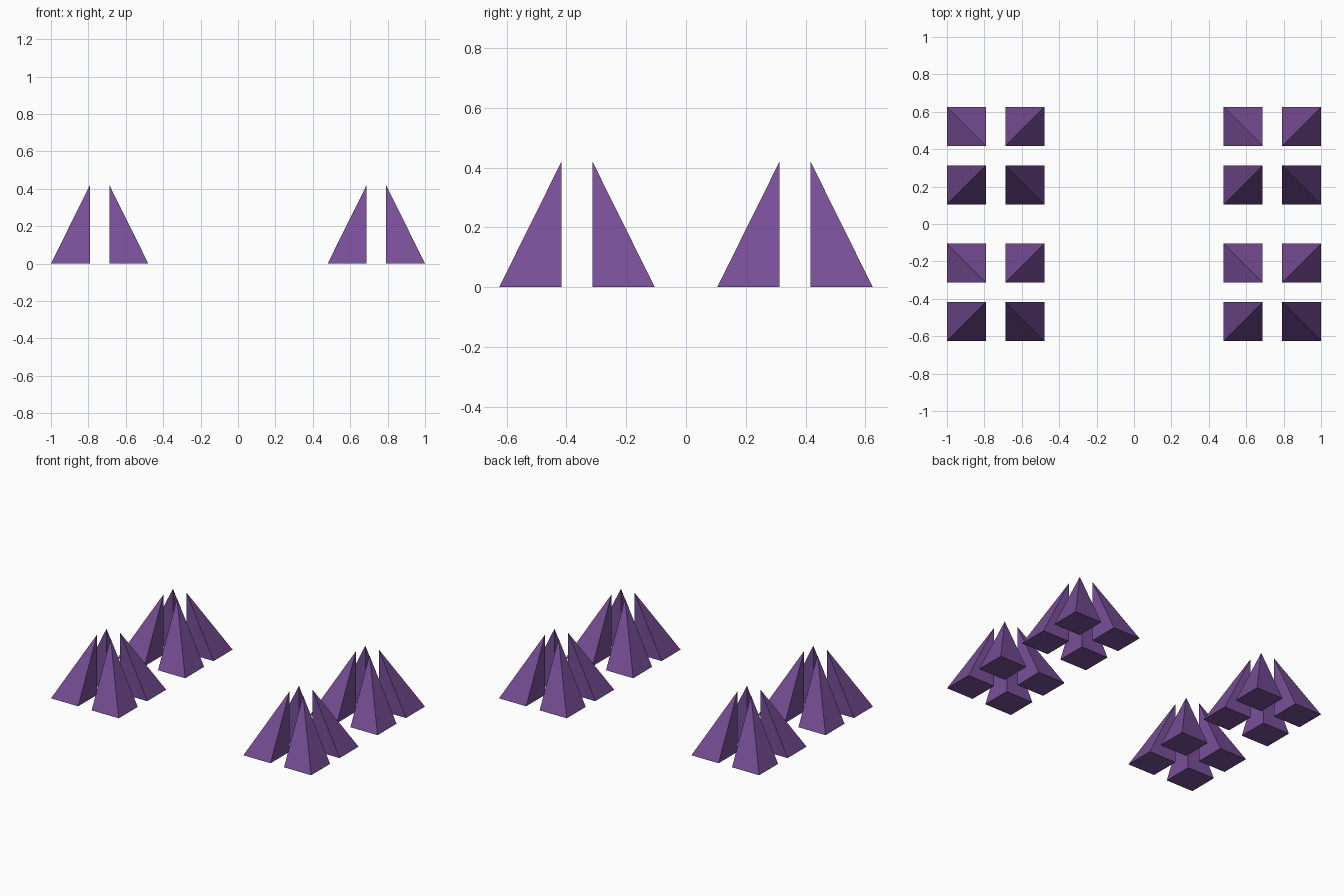
import bpy, bmesh

if "Cube" in bpy.data.objects:
    bpy.data.objects.remove(bpy.data.objects["Cube"])

purple = bpy.data.materials.new("purple")
purple.diffuse_color = (0.188, 0.078, 0.314, 1)
purple.use_nodes = True
purple.node_tree.nodes["Principled BSDF"].inputs["Base Color"].default_value = purple.diffuse_color

S = 0.2083      # base side of one spike
GAP = 0.052     # half the gap between spikes in a cluster
H = 0.42        # spike height
CX, CY = 0.7396, 0.3646   # cluster centre


def spike(bm, cx, cy, sx, sy):
    """Square pyramid whose tip stands over the corner nearest the cluster centre."""
    x0, y0 = cx + sx * GAP, cy + sy * GAP
    x1, y1 = x0 + sx * S, y0 + sy * S
    base = [bm.verts.new((x, y, 0)) for x, y in ((x0, y0), (x1, y0), (x1, y1), (x0, y1))]
    tip = bm.verts.new((x0, y0, H))
    bm.faces.new(base)
    for i in range(4):
        bm.faces.new((base[i], base[(i + 1) % 4], tip))


# four clusters of four spikes
for side, mx in (("left", -1), ("right", 1)):
    for depth, my in (("front", -1), ("back", 1)):
        bm = bmesh.new()
        for sx in (-1, 1):
            for sy in (-1, 1):
                spike(bm, mx * CX, my * CY, sx, sy)
        bmesh.ops.recalc_face_normals(bm, faces=bm.faces[:])
        name = f"{depth}_{side}_spike_cluster"
        mesh = bpy.data.meshes.new(name)
        bm.to_mesh(mesh)
        bm.free()
        mesh.materials.append(purple)
        bpy.context.collection.objects.link(bpy.data.objects.new(name, mesh))
